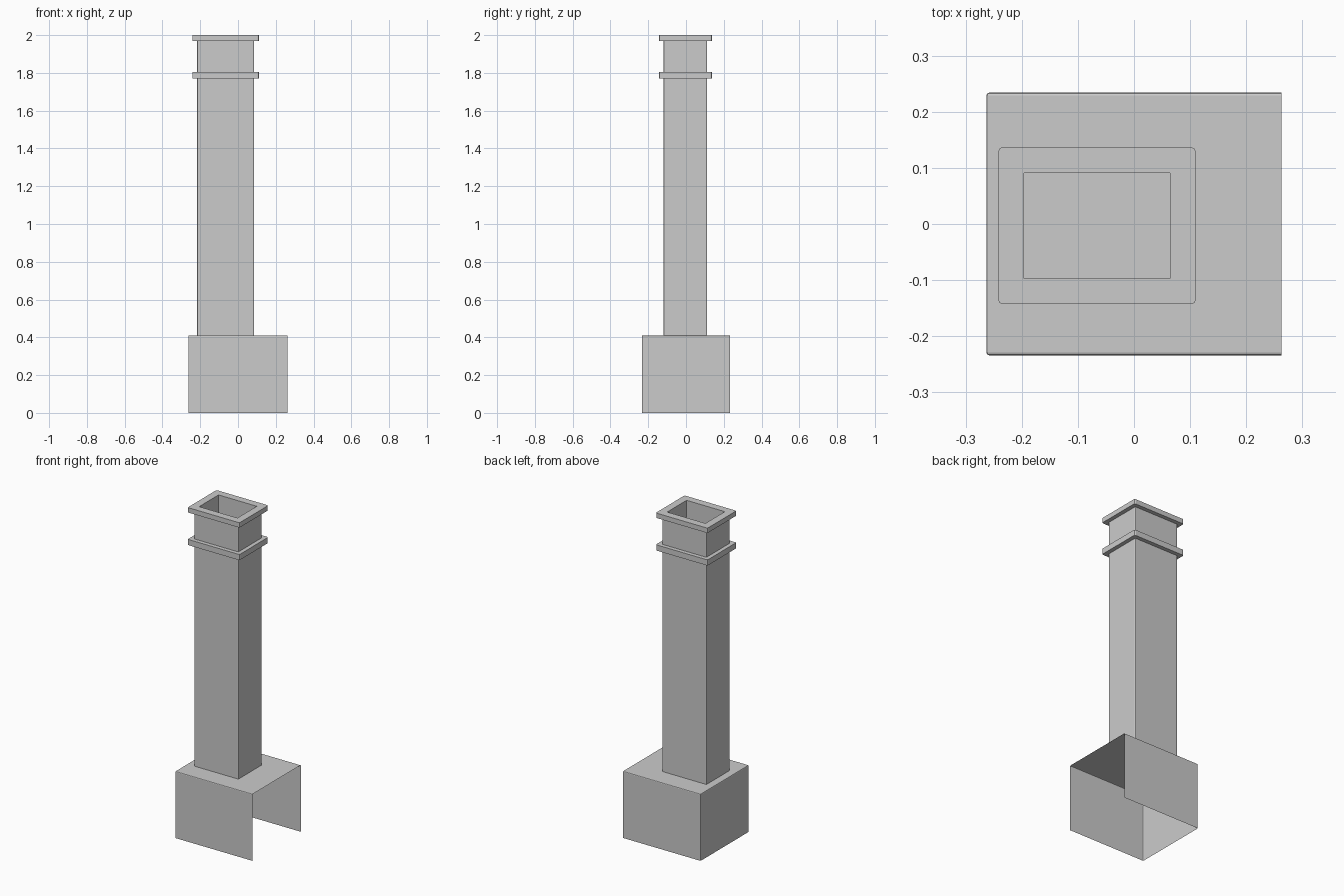
import bpy
import bmesh
from mathutils import Matrix, Vector

default = bpy.data.objects.get("Cube")
if default:
    bpy.data.objects.remove(default, do_unlink=True)

# Single plain material
grey = bpy.data.materials.new("light grey")
grey.use_nodes = True
colour = (0.6, 0.6, 0.6, 1.0)
grey.diffuse_color = colour
grey.node_tree.nodes["Principled BSDF"].inputs["Base Color"].default_value = colour

STACK_X, STACK_Y = -0.066, -0.003
BASE_TOP = 0.41


def is_vertical(edge):
    a, b = edge.verts
    return abs((a.co - b.co).normalized().z) > 0.9


def box(name, x, y, half_x, half_y, z0, z1, corner=0.0, shell=False):
    """Box with softened corners; a shell has no floor and no +x wall."""
    bm = bmesh.new()
    bmesh.ops.create_cube(bm, size=1)
    bmesh.ops.transform(
        bm, verts=bm.verts,
        matrix=Matrix.Translation((x, y, (z0 + z1) / 2))
        @ Matrix.Diagonal((2 * half_x, 2 * half_y, z1 - z0, 1)))
    bm.normal_update()
    if shell:
        gone = [f for f in bm.faces if f.normal.z < -0.9 or f.normal.x > 0.9]
        bmesh.ops.delete(bm, geom=gone, context='FACES')
        soft = [e for e in bm.edges if len(e.link_faces) == 2]
    else:
        soft = [e for e in bm.edges if is_vertical(e)]
    if corner:
        bmesh.ops.bevel(bm, geom=soft, offset=corner, segments=2,
                        profile=0.5, affect='EDGES')
    mesh = bpy.data.meshes.new(name)
    bm.to_mesh(mesh)
    bm.free()
    mesh.materials.append(grey)
    obj = bpy.data.objects.new(name, mesh)
    bpy.context.collection.objects.link(obj)
    return obj


def hollow(obj, half_x, half_y):
    """Cut a rectangular flue right through a stack part."""
    cutter = box("flue_cutter", STACK_X, STACK_Y, half_x, half_y, 0.2, 2.2)
    cutter.hide_render = True
    mod = obj.modifiers.new("flue", 'BOOLEAN')
    mod.operation = 'DIFFERENCE'
    mod.solver = 'EXACT'
    mod.object = cutter
    bpy.context.view_layer.objects.active = obj
    bpy.ops.object.modifier_apply(modifier=mod.name)
    bpy.data.objects.remove(cutter, do_unlink=True)


# Base: thin shell, open below and on one side
box("base", 0, 0, 0.263, 0.234, 0, BASE_TOP, 0.005, shell=True)

# Tall hollow stack
shaft = box("shaft", STACK_X, STACK_Y, 0.151, 0.115, BASE_TOP, 1.97, 0.005)
hollow(shaft, 0.13, 0.094)

# Collar and top rim
collar = box("collar", STACK_X, STACK_Y, 0.176, 0.14, 1.77, 1.805, 0.008)
hollow(collar, 0.14, 0.105)
rim = box("top_rim", STACK_X, STACK_Y, 0.176, 0.14, 1.97, 2.0, 0.008)
hollow(rim, 0.13, 0.094)
